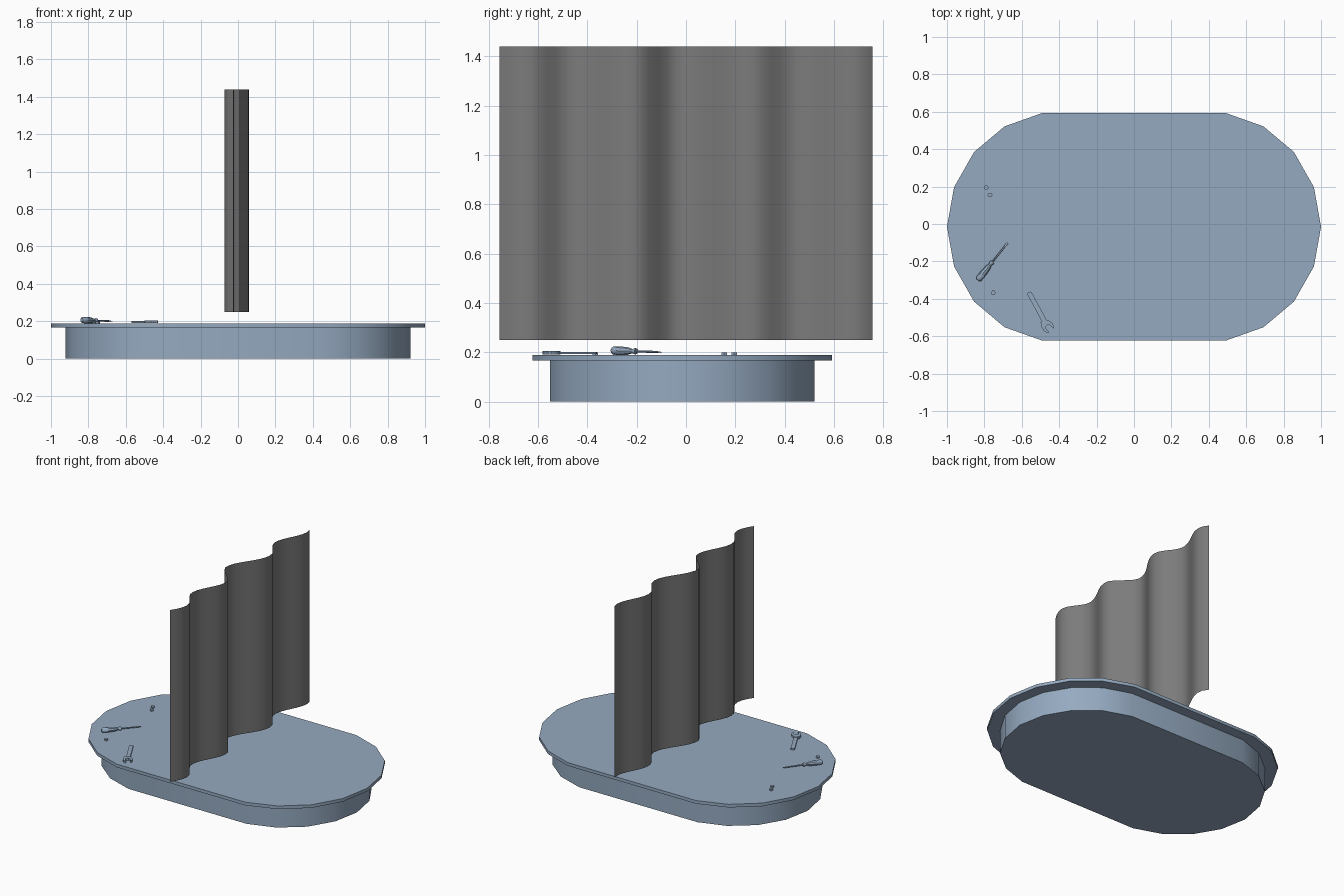
import bpy, bmesh, math
from mathutils import Matrix, Vector

if "Cube" in bpy.data.objects:
    bpy.data.objects.remove(bpy.data.objects["Cube"])

def material(name, rgb):
    m = bpy.data.materials.new(name)
    m.diffuse_color = (*rgb, 1)
    m.use_nodes = True
    m.node_tree.nodes["Principled BSDF"].inputs["Base Color"].default_value = m.diffuse_color
    return m

BLUE = material("slate_blue", (0.30, 0.40, 0.53))
GREY = material("sheet_grey", (0.2, 0.2, 0.2))

def finish(name, bm, mat, angle=35, matrix=None, solid=True):
    if solid:
        bmesh.ops.recalc_face_normals(bm, faces=bm.faces)
    me = bpy.data.meshes.new(name)
    bm.to_mesh(me)
    bm.free()
    me.shade_smooth()
    me.set_sharp_from_angle(angle=math.radians(angle))
    me.materials.append(mat)
    ob = bpy.data.objects.new(name, me)
    bpy.context.collection.objects.link(ob)
    if matrix is not None:
        ob.matrix_world = matrix
    return ob

def add_prism(bm, outline, z0, z1):
    face = bm.faces.new([bm.verts.new((x, y, z0)) for x, y in outline])
    ext = bmesh.ops.extrude_face_region(bm, geom=[face], use_keep_orig=True)
    verts = [g for g in ext["geom"] if isinstance(g, bmesh.types.BMVert)]
    bmesh.ops.translate(bm, verts=verts, vec=(0, 0, z1 - z0))

def placed(start, end, z):
    """Local +x runs from start towards end."""
    d = Vector(end) - Vector(start)
    return Matrix.Translation((*start, z)) @ Matrix.Rotation(math.atan2(d.y, d.x), 4, 'Z')

# Rounded platform: one quarter outline, mirrored
quarter = [(1, 0), (0.962, 0.212), (0.855, 0.40), (0.692, 0.537), (0.492, 0.608)]
half = quarter + [(-x, y) for x, y in reversed(quarter)]
oval = half + [(x, -y) for x, y in reversed(half[1:-1])]

def oval_slab(name, sx, sy, cy, z0, z1):
    bm = bmesh.new()
    add_prism(bm, [(x * sx, y * sy + cy) for x, y in oval], z0, z1)
    finish(name, bm, BLUE)

oval_slab("platform_base", 0.922, 0.882, -0.015, 0, 0.167)
oval_slab("platform_top", 1, 1, -0.015, 0.166, 0.188)

# Corrugated sheet: a single wavy surface, eased between uneven crests and troughs (y, x)
crests = [(-0.92, -0.07), (-0.635, 0.056), (-0.465, -0.028), (-0.21, 0.06), (-0.03, -0.072),
          (0.27, 0.058), (0.445, -0.03), (0.69, 0.05), (0.89, -0.07)]

def wave(y):
    i = max(k for k in range(len(crests) - 1) if crests[k][0] <= y)
    (ya, xa), (yb, xb) = crests[i], crests[i + 1]
    return xa + (xb - xa) * (1 - math.cos(math.pi * (y - ya) / (yb - ya))) / 2

bm = bmesh.new()
N = 40
cols = []
for i in range(N + 1):
    y = -0.757 + 1.514 * i / N
    cols.append([bm.verts.new((wave(y), y, z)) for z in (0.25, 1.44)])
for a, b in zip(cols, cols[1:]):
    bm.faces.new((a[0], b[0], b[1], a[1]))
finish("corrugated_sheet", bm, GREY, 60, solid=False)

# Screwdriver: lathed handle and shaft with a flattened tip
def lathe(name, profile, matrix, sides=8):
    bm = bmesh.new()
    rings = []
    for x, ry, rz in profile:
        rings.append([bm.verts.new((x, ry * math.cos(math.tau * k / sides),
                                    rz * math.sin(math.tau * k / sides))) for k in range(sides)])
    for a, b in zip(rings, rings[1:]):
        for k in range(sides):
            j = (k + 1) % sides
            bm.faces.new((a[k], a[j], b[j], b[k]))
    bm.faces.new(rings[0])
    bm.faces.new(rings[-1])
    finish(name, bm, BLUE, 40, matrix)

driver = placed((-0.835, -0.300), (-0.675, -0.10), 0.207)
driver = driver @ Matrix.Rotation(math.radians(1.5), 4, 'Y')
lathe("screwdriver_handle", [(r[0], r[1], r[1]) for r in (
    (0, 0.010), (0.008, 0.017), (0.05, 0.0175), (0.085, 0.015),
    (0.105, 0.009), (0.112, 0.009), (0.118, 0.013), (0.126, 0.012))], driver)
lathe("screwdriver_shaft", [(0.12, 0.0045, 0.0045), (0.23, 0.0045, 0.0045),
                            (0.24, 0.006, 0.003), (0.257, 0.005, 0.001)], driver)

# Open-ended wrench: slim handle and a forked head turned slightly
spanner = placed((-0.562, -0.365), (-0.462, -0.55), 0.19)
bm = bmesh.new()
add_prism(bm, [(0, -0.008), (0.006, -0.013), (0.18, -0.013), (0.18, 0.013),
               (0.006, 0.013), (0, 0.008)], 0.002, 0.011)
finish("wrench_handle", bm, BLUE, 30, spanner)
side = [(-0.038, 0.012), (-0.018, 0.025), (0.005, 0.031), (0.027, 0.025),
        (0.033, 0.015), (0.006, 0.0145), (-0.004, 0.008)]
bm = bmesh.new()
add_prism(bm, side + [(x, -y) for x, y in reversed(side)], 0, 0.015)
finish("wrench_head", bm, BLUE, 30, spanner @ Matrix.Translation((0.205, 0, 0))
       @ Matrix.Rotation(math.radians(15), 4, 'Z'))

# Loose hex nuts
for i, (x, y) in enumerate([(-0.79, 0.195), (-0.77, 0.155), (-0.752, -0.368)]):
    bm = bmesh.new()
    add_prism(bm, [(0.013 * math.cos(k * math.pi / 3), 0.013 * math.sin(k * math.pi / 3))
                   for k in range(6)], 0, 0.01)
    finish(f"nut_{i + 1}", bm, BLUE, 30, Matrix.Translation((x, y, 0.188)))
